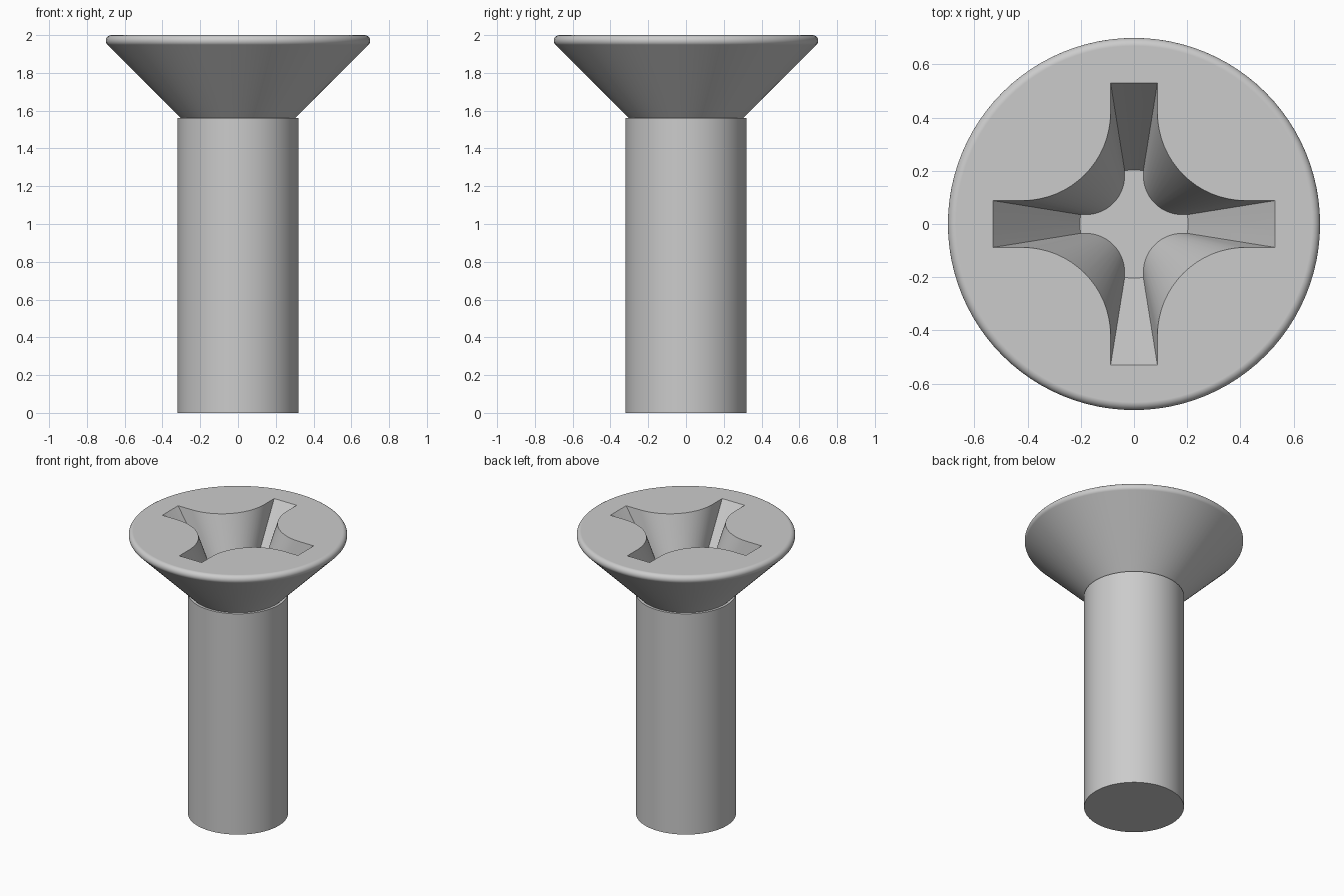
import bpy, bmesh
from math import sin, cos, radians, pi

if "Cube" in bpy.data.objects:
    bpy.data.objects.remove(bpy.data.objects["Cube"])

SEGS = 96


def add_object(name, bm):
    bmesh.ops.recalc_face_normals(bm, faces=bm.faces)
    mesh = bpy.data.meshes.new(name)
    bm.to_mesh(mesh)
    bm.free()
    obj = bpy.data.objects.new(name, mesh)
    bpy.context.collection.objects.link(obj)
    return obj


def skin(name, rings):
    """Bridge closed rings of equal size and cap both ends."""
    bm = bmesh.new()
    loops = [[bm.verts.new(p) for p in ring] for ring in rings]
    n = len(loops[0])
    for a, b in zip(loops, loops[1:]):
        for i in range(n):
            j = (i + 1) % n
            bm.faces.new((a[i], a[j], b[j], b[i]))
    bm.faces.new(loops[0])
    bm.faces.new(loops[-1])
    return add_object(name, bm)


def cross_outline(reach, half, fillet, z, bulge):
    """Cross with four arms and concave rounded inner corners."""
    c = half + fillet
    quarter = []
    for i in range(5):  # arm end, straight or slightly bowed
        t = -1 + i / 2
        quarter.append((reach + bulge * (1 - t * t), half * t))
    for i in range(17):  # concave corner
        a = -pi / 2 - (pi / 2) * i / 16
        quarter.append((c + fillet * cos(a), c + fillet * sin(a)))
    points = []
    for k in range(4):
        co, si = round(cos(k * pi / 2)), round(sin(k * pi / 2))
        points += [(x * co - y * si, x * si + y * co, z) for x, y in quarter]
    return points


# Shank and countersunk head with a rounded rim
profile = [(0.32, 0), (0.32, 1.56), (0.302, 1.56)]
for i in range(11):
    a = radians(-45 + 13.5 * i)
    profile.append((0.67 + 0.03 * cos(a), 1.97 + 0.03 * sin(a)))
screw = skin("countersunk_screw", [
    [(r * cos(2 * pi * i / SEGS), r * sin(2 * pi * i / SEGS), z) for i in range(SEGS)]
    for r, z in profile])

# Tapered cross recess, extended above the head along the same taper
TOP = (0.53, 0.088, 0.332, 2.0, 0.0)
FLOOR = (0.20, 0.035, 0.147, 1.56, 0.004)
above = [t + (t - f) * 0.1 for t, f in zip(TOP, FLOOR)]
cutter = skin("recess_cutter", [cross_outline(*FLOOR), cross_outline(*above)])
cutter.hide_render = True

cut = screw.modifiers.new("recess", 'BOOLEAN')
cut.operation = 'DIFFERENCE'
cut.solver = 'EXACT'
cut.object = cutter
bpy.context.view_layer.objects.active = screw
screw.select_set(True)
bpy.ops.object.modifier_apply(modifier=cut.name)
bpy.data.objects.remove(cutter)

# Smooth shading with crisp edges
bpy.ops.object.shade_smooth_by_angle(angle=radians(30))
weighted = screw.modifiers.new("weighted_normals", 'WEIGHTED_NORMAL')
weighted.keep_sharp = True
